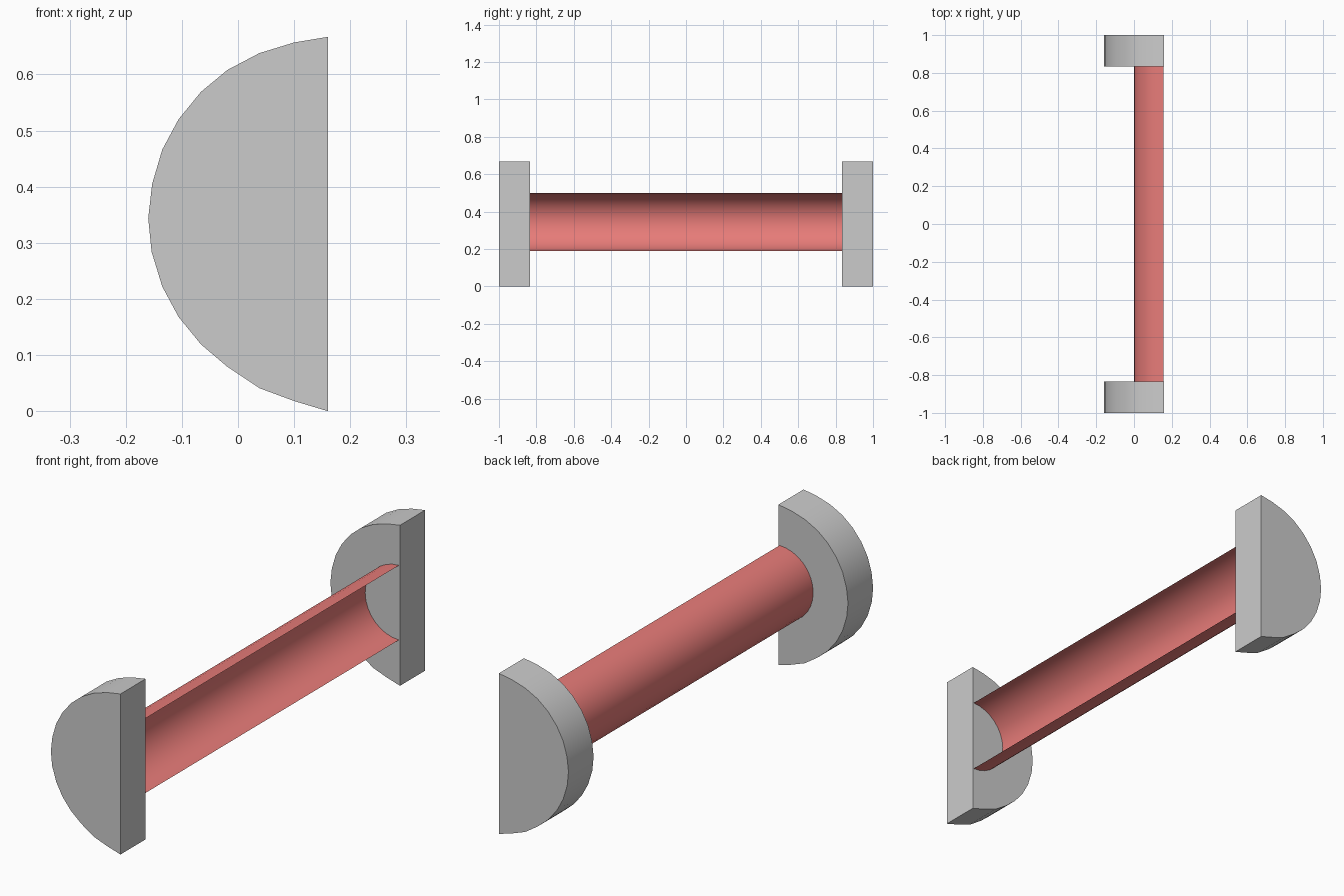
import bpy, bmesh, math

if "Cube" in bpy.data.objects:
    bpy.data.objects.remove(bpy.data.objects["Cube"])

HALF = 0.16      # half width in x
MID_Z = 0.344
INNER = 0.835    # inner face of the end caps
R = 0.155        # tube radius


def finish(bm, name):
    bmesh.ops.recalc_face_normals(bm, faces=bm.faces)
    me = bpy.data.meshes.new(name)
    bm.to_mesh(me)
    bm.free()
    ob = bpy.data.objects.new(name, me)
    bpy.context.collection.objects.link(ob)
    bpy.ops.object.select_all(action='DESELECT')
    ob.select_set(True)
    bpy.context.view_layer.objects.active = ob
    bpy.ops.object.shade_smooth_by_angle(angle=math.radians(35))
    return ob


# D-shaped end cap profile (x, z), top to bottom
profile = [(HALF, 0.667), (0.10, 0.657), (0.038, 0.638), (-0.019, 0.608),
           (-0.066, 0.569), (-0.106, 0.52), (-0.135, 0.466), (-0.153, 0.405),
           (-HALF, MID_Z), (-0.154, 0.284), (-0.135, 0.222), (-0.106, 0.168),
           (-0.066, 0.119), (-0.019, 0.079), (0.038, 0.041), (0.10, 0.018),
           (HALF, 0.0)]


def end_cap(name, y0, y1):
    bm = bmesh.new()
    face = bm.faces.new([bm.verts.new((x, y0, z)) for x, z in profile])
    ext = bmesh.ops.extrude_face_region(bm, geom=[face])
    moved = [v for v in ext['geom'] if isinstance(v, bmesh.types.BMVert)]
    bmesh.ops.translate(bm, verts=moved, vec=(0, y1 - y0, 0))
    return finish(bm, name)


end_cap("front_end_cap", -1, -INNER)
end_cap("back_end_cap", INNER, 1)

# Open half-round trough between the caps
bm = bmesh.new()
N = 16
rows = []
for i in range(N + 1):
    a = math.pi / 2 + math.pi * i / N
    x, z = R + R * math.cos(a), MID_Z + R * math.sin(a)
    rows.append([bm.verts.new((x, y, z)) for y in (-INNER, INNER)])
for a, b in zip(rows, rows[1:]):
    bm.faces.new((a[0], b[0], b[1], a[1]))
trough = finish(bm, "half_round_trough")

red = bpy.data.materials.new("red")
red.diffuse_color = (0.8, 0.2, 0.19, 1)
red.use_nodes = True
red.node_tree.nodes["Principled BSDF"].inputs["Base Color"].default_value = red.diffuse_color
trough.data.materials.append(red)
